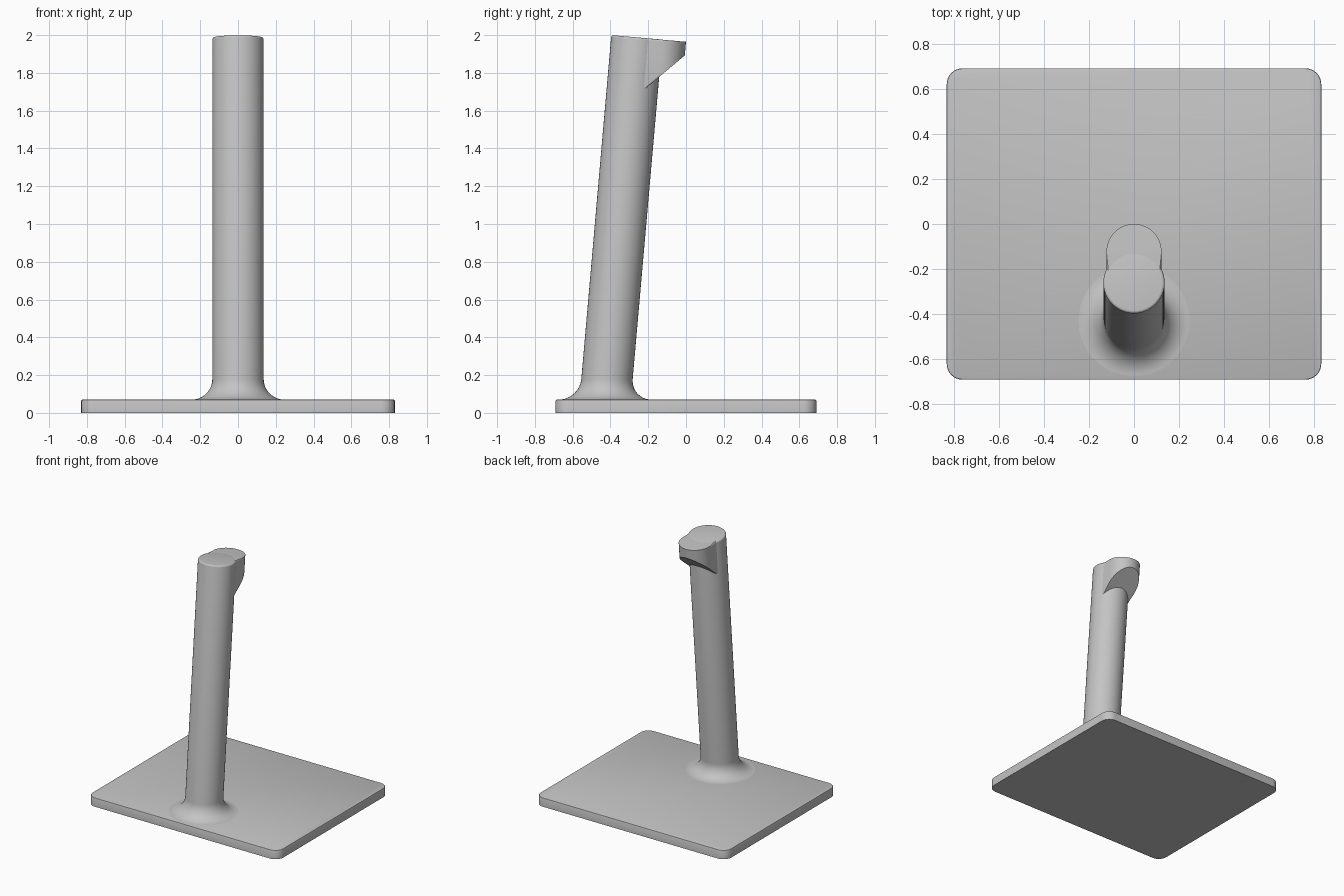
import bpy
import bmesh
from math import sin, cos, pi, radians
from mathutils import Vector, Matrix

cube = bpy.data.objects.get("Cube")
if cube:
    bpy.data.objects.remove(cube, do_unlink=True)

grey = bpy.data.materials.new("plain grey")
grey.use_nodes = True
grey.diffuse_color = (0.55, 0.55, 0.55, 1)
grey.node_tree.nodes["Principled BSDF"].inputs["Base Color"].default_value = (0.55, 0.55, 0.55, 1)

BASE_W, BASE_D, BASE_H = 1.66, 1.38, 0.07
RADIUS, FILLET, RIM = 0.136, 0.11, 0.012
TILT = radians(5)
TOP = Vector((0, -0.26, 1.988))          # centre of the post's top face
# Local frame of the post: z runs along the leaning axis
POST_FRAME = Matrix.Translation(TOP) @ Matrix.Rotation(-TILT, 4, 'X')
AXIS = POST_FRAME.to_3x3() @ Vector((0, 0, 1))


def finish(name, bm):
    bmesh.ops.recalc_face_normals(bm, faces=bm.faces)
    mesh = bpy.data.meshes.new(name)
    bm.to_mesh(mesh)
    bm.free()
    mesh.materials.append(grey)
    obj = bpy.data.objects.new(name, mesh)
    bpy.context.collection.objects.link(obj)
    bpy.ops.object.select_all(action='DESELECT')
    obj.select_set(True)
    bpy.context.view_layer.objects.active = obj
    bpy.ops.object.shade_smooth_by_angle(angle=radians(35))
    return obj


# Base plate: rounded corners and a softened upper rim
bm = bmesh.new()
bmesh.ops.create_cube(bm, size=1)
bmesh.ops.scale(bm, vec=(BASE_W, BASE_D, BASE_H), verts=bm.verts)
bmesh.ops.translate(bm, vec=(0, 0, BASE_H / 2), verts=bm.verts)
uprights = [e for e in bm.edges if abs(e.verts[0].co.z - e.verts[1].co.z) > 0.01]
bmesh.ops.bevel(bm, geom=uprights, offset=0.07, segments=8, profile=0.5, affect='EDGES')
rim = [e for e in bm.edges if all(v.co.z > BASE_H - 0.001 for v in e.verts)]
bmesh.ops.bevel(bm, geom=rim, offset=0.006, segments=2, profile=0.5, affect='EDGES')
finish("base_plate", bm)

# Post: lofted rings, flared into the base and rounded at the top
SIDES = 64
bm = bmesh.new()
rings = []


def add_ring(place, radius):
    rings.append([bm.verts.new(place @ Vector((radius * cos(2 * pi * i / SIDES),
                                               radius * sin(2 * pi * i / SIDES), 0)))
                  for i in range(SIDES)])


for k in range(13):
    a = k / 12 * pi / 2
    z = BASE_H + FILLET * (1 - cos(a))
    centre = TOP + AXIS * ((z - TOP.z) / AXIS.z)
    add_ring(Matrix.Translation(centre), RADIUS + FILLET * (1 - sin(a)))
for k in range(5):
    a = k / 4 * pi / 2
    add_ring(POST_FRAME @ Matrix.Translation((0, 0, RIM * (sin(a) - 1))),
             RADIUS - RIM * (1 - cos(a)))
for low, high in zip(rings, rings[1:]):
    for i in range(SIDES):
        j = (i + 1) % SIDES
        bm.faces.new((low[i], low[j], high[j], high[i]))
bm.faces.new(rings[0])
bm.faces.new(rings[-1])
finish("leaning_post", bm)

# Rear lip: round-ended block whose underside slopes back into the post
LIP_R, LIP_END, LIP_DROP = 0.122, 0.261, 0.334
STEPS = 28
outline = [(-LIP_R, 0), (LIP_R, 0)]
outline += [(LIP_R * cos(pi * i / STEPS), LIP_END - LIP_R + LIP_R * sin(pi * i / STEPS))
            for i in range(STEPS + 1)]
bm = bmesh.new()
upper = [bm.verts.new((x, y, -0.0005)) for x, y in outline]
lower = [bm.verts.new((x, y, y - LIP_DROP)) for x, y in outline]
caps = [bm.faces.new(upper), bm.faces.new(lower)]
for i in range(len(outline)):
    j = (i + 1) % len(outline)
    bm.faces.new((upper[i], upper[j], lower[j], lower[i]))
edges = list({e for f in caps for e in f.edges})
bmesh.ops.bevel(bm, geom=edges, offset=RIM, segments=4, profile=0.5, affect='EDGES')
bmesh.ops.transform(bm, matrix=POST_FRAME, verts=bm.verts)
finish("rear_lip", bm)
